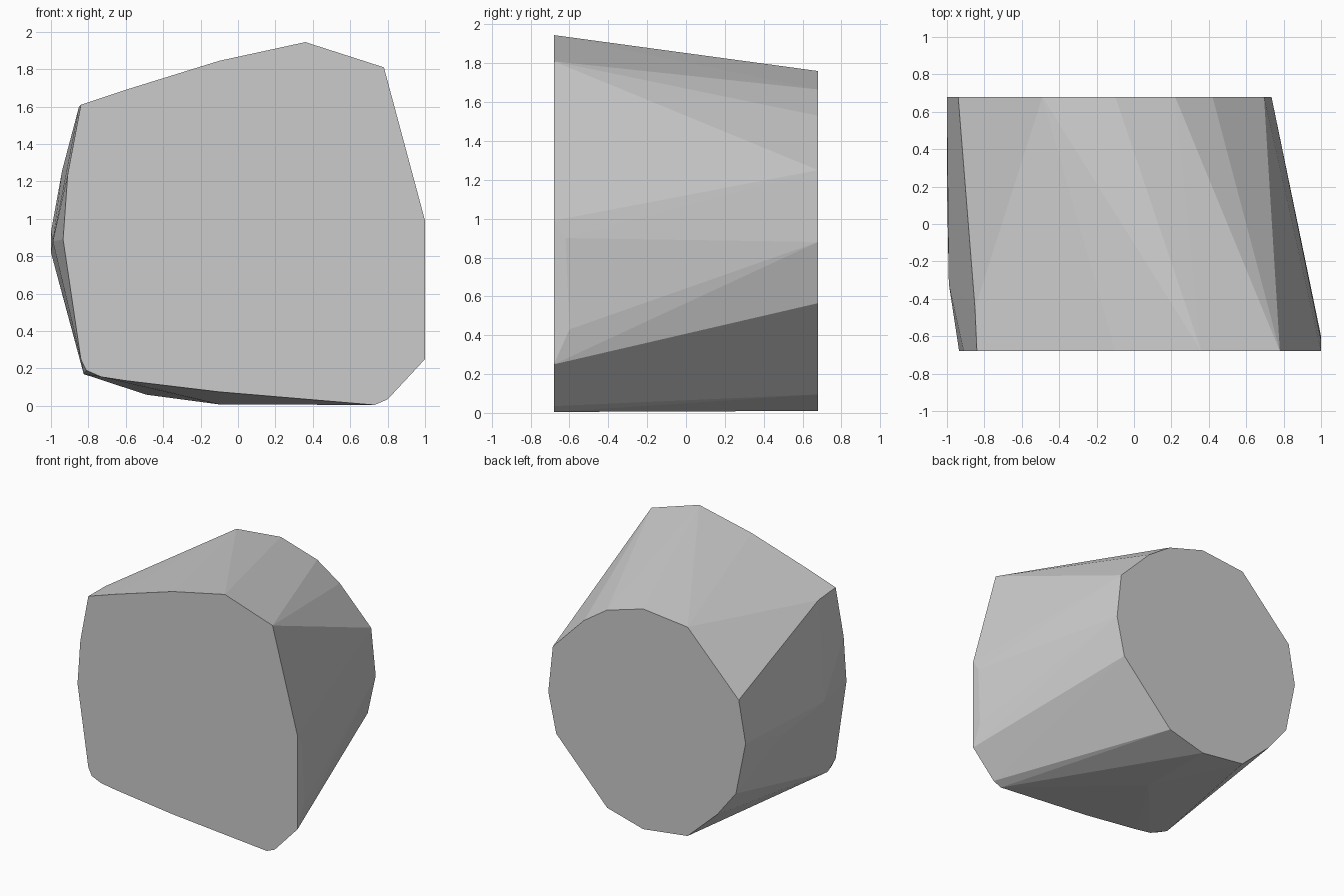
import bpy
import bmesh

if "Cube" in bpy.data.objects:
    bpy.data.objects.remove(bpy.data.objects["Cube"])

HALF_DEPTH = 0.68

# Flat front outline (x, z)
FRONT = [(-0.84, 1.61), (-0.60, 1.69), (-0.10, 1.845), (0.36, 1.945), (0.78, 1.81),
         (1.0, 0.99), (1.0, 0.25), (0.80, 0.035), (0.73, 0.005), (-0.10, 0.075),
         (-0.60, 0.135), (-0.73, 0.155), (-0.81, 0.19), (-0.84, 0.25),
         (-0.935, 0.89), (-0.91, 1.24)]

# Smaller, rounder back outline (x, z)
BACK = [(0.695, 1.25), (0.42, 1.53), (0.22, 1.665), (-0.10, 1.76), (-0.49, 1.72),
        (-0.94, 1.26), (-1.0, 0.93), (-0.915, 0.51), (-0.75, 0.30), (-0.49, 0.06),
        (-0.10, 0.01), (0.217, 0.095), (0.665, 0.565), (0.735, 0.88)]

# Slight bulges along the sides (x, y, z)
SIDES = [(1.0, -0.62, 0.90), (1.0, -0.60, 0.43), (-0.99, -0.32, 0.88),
         (-1.0, 0.20, 0.82), (-0.825, -0.60, 0.17), (-0.85, -0.45, 1.60),
         (-0.10, 0.05, 0.008)]

# Faceted stone block: the hull joining both outlines
bm = bmesh.new()
for outline, y in ((FRONT, -HALF_DEPTH), (BACK, HALF_DEPTH)):
    for x, z in outline:
        bm.verts.new((x, y, z))
for p in SIDES:
    bm.verts.new(p)
res = bmesh.ops.convex_hull(bm, input=bm.verts[:])
loose = [v for v in bm.verts if not v.link_faces]
bmesh.ops.delete(bm, geom=loose, context='VERTS')

# Merge the flat caps into single faces
bmesh.ops.dissolve_limit(bm, angle_limit=0.005, verts=bm.verts[:], edges=bm.edges[:])
bmesh.ops.recalc_face_normals(bm, faces=bm.faces[:])

mesh = bpy.data.meshes.new("stone_block")
bm.to_mesh(mesh)
bm.free()
grey = bpy.data.materials.new("light_grey")
grey.diffuse_color = (0.6, 0.6, 0.6, 1.0)
grey.use_nodes = True
grey.node_tree.nodes["Principled BSDF"].inputs["Base Color"].default_value = grey.diffuse_color
mesh.materials.append(grey)
block = bpy.data.objects.new("stone_block", mesh)
bpy.context.collection.objects.link(block)
